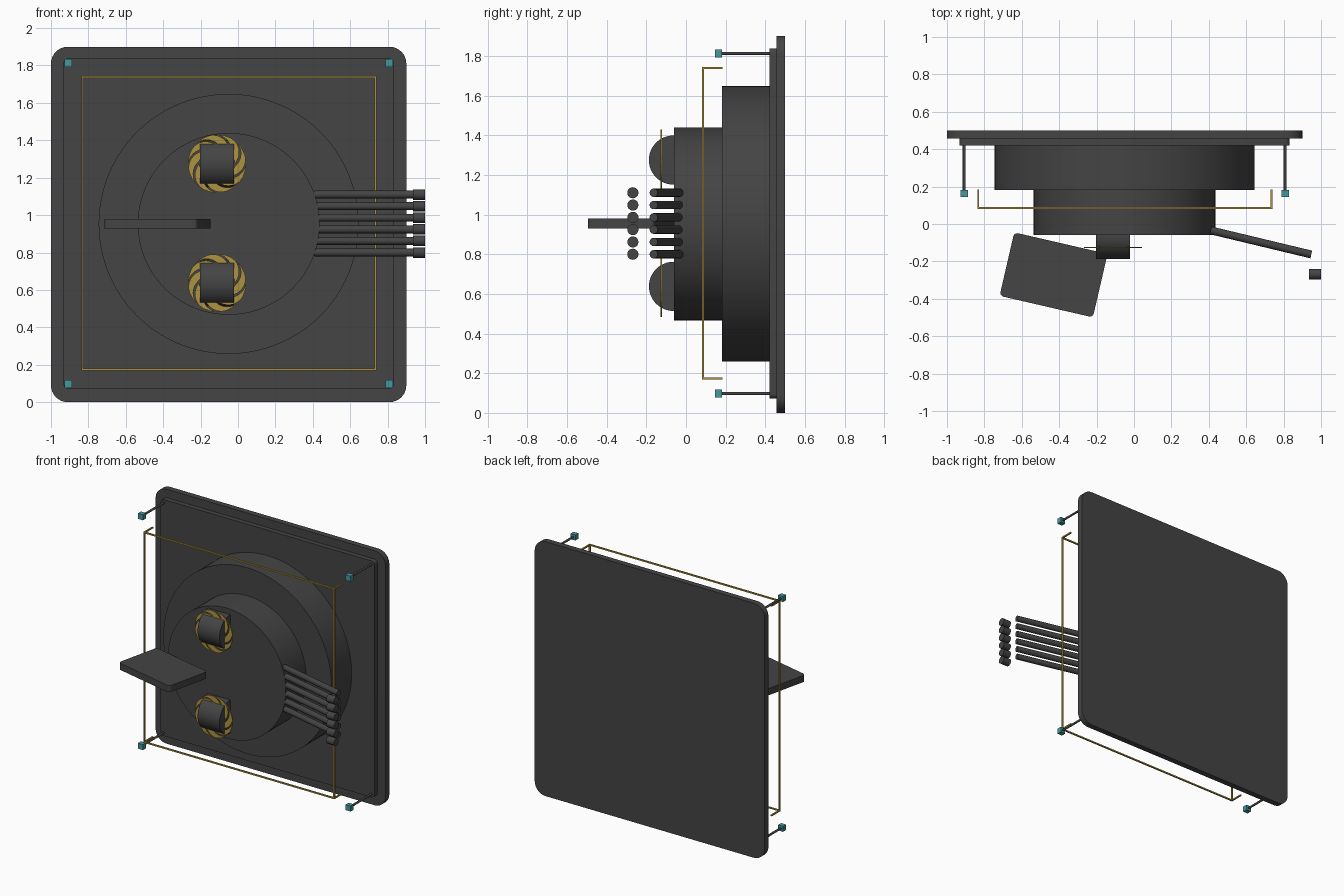
import bpy, bmesh, math
from mathutils import Vector, Matrix

if "Cube" in bpy.data.objects:
    bpy.data.objects.remove(bpy.data.objects["Cube"])

CX, CZ = -0.05, 0.953          # centre of the panel


def material(name, rgb):
    m = bpy.data.materials.new(name)
    m.diffuse_color = (*rgb, 1)
    m.use_nodes = True
    m.node_tree.nodes["Principled BSDF"].inputs["Base Color"].default_value = m.diffuse_color
    return m


DARK = material("charcoal", (0.058, 0.058, 0.058))
GOLD = material("gold", (0.42, 0.29, 0.05))
TEAL = material("teal", (0.06, 0.31, 0.34))


def finish(name, bm, mat, smooth=False):
    bmesh.ops.recalc_face_normals(bm, faces=bm.faces)
    mesh = bpy.data.meshes.new(name)
    bm.to_mesh(mesh)
    bm.free()
    mesh.materials.append(mat)
    ob = bpy.data.objects.new(name, mesh)
    bpy.context.collection.objects.link(ob)
    if smooth:
        bpy.ops.object.select_all(action='DESELECT')
        ob.select_set(True)
        bpy.context.view_layer.objects.active = ob
        bpy.ops.object.shade_smooth_by_angle(angle=math.radians(35))
    return ob


def box(name, centre, size, mat, axis=None, radius=0, rot=0):
    """Box; the edges running along `axis` are rounded by `radius`."""
    bm = bmesh.new()
    bmesh.ops.create_cube(bm, size=1)
    bmesh.ops.scale(bm, vec=size, verts=bm.verts)
    if radius:
        edges = [e for e in bm.edges
                 if abs((e.verts[0].co - e.verts[1].co).normalized()[axis]) > 0.9]
        bmesh.ops.bevel(bm, geom=edges, offset=radius, segments=8,
                        profile=0.5, affect='EDGES')
    bm.transform(Matrix.Translation(centre) @ Matrix.Rotation(rot, 4, 'Z'))
    return finish(name, bm, mat, bool(radius))


def rod(name, a, b, r, mat, sides=24):
    """Cylinder from point a to point b."""
    a, b = Vector(a), Vector(b)
    d = b - a
    bm = bmesh.new()
    bmesh.ops.create_cone(bm, cap_ends=True, segments=sides, radius1=r,
                          radius2=r, depth=d.length)
    bm.transform(Matrix.Translation((a + b) / 2) @ d.to_track_quat('Z', 'Y').to_matrix().to_4x4())
    return finish(name, bm, mat, True)


def swirl_ring(name, centre, blades=8, r0=0.095, r1=0.156, thick=0.006):
    """Flat ring of curved blades in the xz plane."""
    bm = bmesh.new()
    steps = 10
    pitch = 2 * math.pi / blades
    for k in range(blades):
        rows = []
        for i in range(steps + 1):
            t = i / steps
            r = r0 + (r1 - r0) * math.sin(t * math.pi / 2)
            row = []
            for off in (0, 0.4, 0.8):
                a = (k + off) * pitch + t * 1.1
                row.append(bm.verts.new((r * math.cos(a), 0, r * math.sin(a))))
            rows.append(row)
        for p, q in zip(rows, rows[1:]):
            for j in (0, 1):
                bm.faces.new((p[j], p[j + 1], q[j + 1], q[j]))
    ext = bmesh.ops.extrude_face_region(bm, geom=bm.faces[:], use_keep_orig=True)
    bmesh.ops.translate(bm, vec=(0, thick, 0),
                        verts=[g for g in ext["geom"] if isinstance(g, bmesh.types.BMVert)])
    bm.transform(Matrix.Translation(centre))
    return finish(name, bm, GOLD)


# Wall panel: rounded back plate and stepped inner plate
box("back_plate", (CX, 0.478, 0.95), (1.9, 0.044, 1.9), DARK, 1, 0.09)
box("inner_plate", (CX, 0.442, CZ + 0.002), (1.765, 0.044, 1.765), DARK, 1, 0.025)

# Stepped round body
rod("large_drum", (CX, 0.43, CZ), (CX, 0.182, CZ), 0.695, DARK, 96)
rod("small_drum", (CX, 0.20, CZ), (CX, -0.06, CZ), 0.486, DARK, 96)

# Two half-round knobs with gold swirl rings
for label, z in (("upper", 1.275), ("lower", 0.638)):
    rod(label + "_knob", (-0.203, -0.063, z), (-0.022, -0.063, z), 0.124, DARK, 48)
    swirl_ring(label + "_swirl_ring", (-0.112, -0.128, z))

# Flat handle plate, turned slightly
box("handle_plate", (-0.43, -0.272, 0.954), (0.512, 0.348, 0.05), DARK, 2, 0.022,
    math.radians(-13))

# Row of slanted rods with separate end caps
for i in range(6):
    z = 0.80 + i * 0.062
    rod(f"finger_rod_{i}", (0.41, -0.034, z), (0.948, -0.163, z), 0.021, DARK)
    rod(f"finger_cap_{i}", (0.936, -0.268, z), (1.0, -0.268, z), 0.028, DARK)

# Gold wire frame with hooks turned back at the corners
L, R, B, T, Y, W = -0.833, 0.735, 0.174, 1.739, 0.086, 0.01
for label, z in (("bottom", B), ("top", T)):
    box(f"frame_{label}", ((L + R) / 2, Y, z), (R - L + W, W, W), GOLD)
    for side, x in (("left", L), ("right", R)):
        box(f"frame_hook_{label}_{side}", (x, Y + 0.05, z), (W, 0.095, W), GOLD)
for side, x in (("left", L), ("right", R)):
    box(f"frame_{side}", (x, Y, (B + T) / 2), (W, W, T - B), GOLD)

# Corner posts with teal tips
for side, x in (("left", -0.908), ("right", 0.808)):
    for label, z in (("bottom", 0.097), ("top", 1.813)):
        rod(f"post_{label}_{side}", (x, 0.43, z), (x, 0.17, z), 0.008, DARK, 12)
        box(f"post_tip_{label}_{side}", (x, 0.163, z), (0.041, 0.036, 0.041), TEAL)
